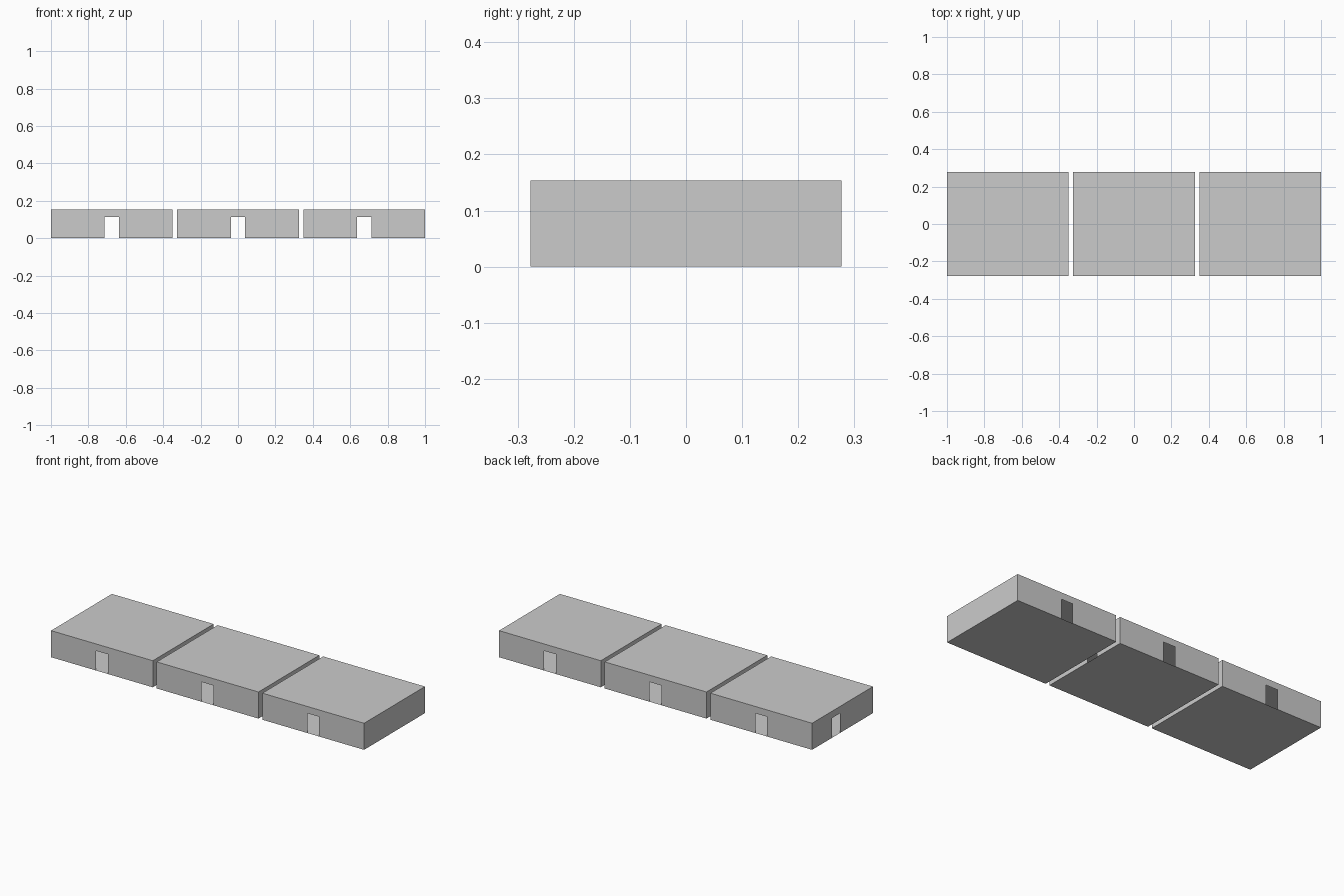
import bpy, bmesh
from mathutils import Vector

if "Cube" in bpy.data.objects:
    bpy.data.objects.remove(bpy.data.objects["Cube"])

HX, HY, H = 0.325, 0.2775, 0.1535     # room half width, half depth, height
DOOR_W, DOOR_H = 0.075, 0.114
SIDE_DOOR_Y = 0.06


def add_wall(bm, start, end, door=None):
    """Thin wall from start to end, with an optional doorway at a distance along it."""
    a, b = Vector(start), Vector(end)
    d = (b - a).normalized()
    length = (b - a).length
    outline = [(0, 0)]
    if door is not None:
        l, r = door - DOOR_W / 2, door + DOOR_W / 2
        outline += [(l, 0), (l, DOOR_H), (r, DOOR_H), (r, 0)]
    outline += [(length, 0), (length, H), (0, H)]
    bm.faces.new([bm.verts.new((a.x + d.x * s, a.y + d.y * s, z)) for s, z in outline])


def make_room(name, cx, left_door, right_door):
    bm = bmesh.new()
    corners = [(-HX, -HY), (HX, -HY), (HX, HY), (-HX, HY)]
    # front and back walls always have a doorway, the sides only sometimes
    add_wall(bm, corners[0], corners[1], HX)
    add_wall(bm, corners[1], corners[2], HY + SIDE_DOOR_Y if right_door else None)
    add_wall(bm, corners[2], corners[3], HX)
    add_wall(bm, corners[3], corners[0], HY - SIDE_DOOR_Y if left_door else None)
    # floor and roof
    bm.faces.new([bm.verts.new((x, y, 0)) for x, y in reversed(corners)])
    bm.faces.new([bm.verts.new((x, y, H)) for x, y in corners])
    bmesh.ops.remove_doubles(bm, verts=bm.verts, dist=1e-5)
    mesh = bpy.data.meshes.new(name)
    bm.to_mesh(mesh)
    bm.free()
    room = bpy.data.objects.new(name, mesh)
    room.location.x = cx
    bpy.context.collection.objects.link(room)


# three hollow rooms in a row with narrow gaps
make_room("left_room", -0.675, True, False)
make_room("middle_room", 0, False, True)
make_room("right_room", 0.675, False, False)
